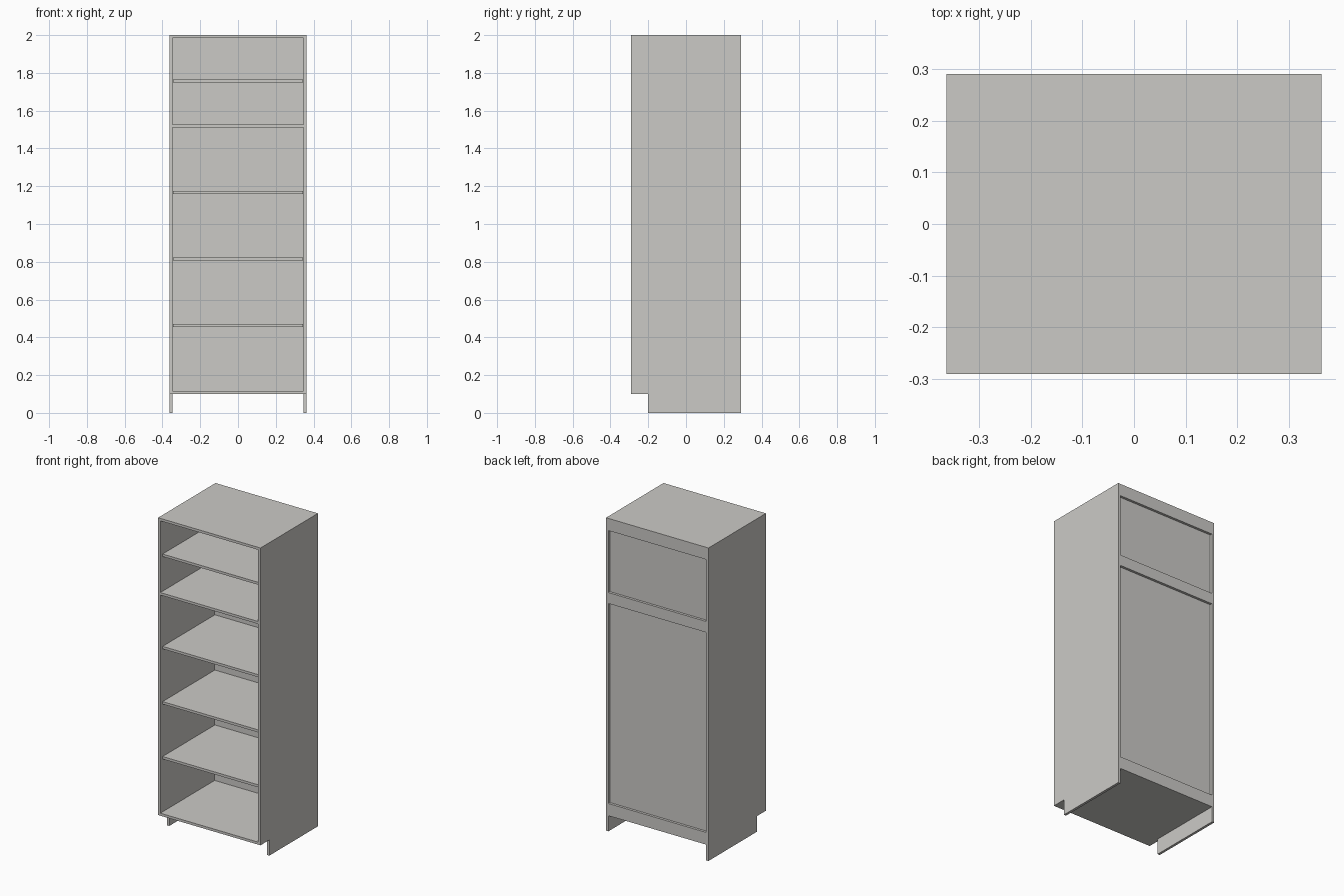
import bpy, bmesh

if "Cube" in bpy.data.objects:
    bpy.data.objects.remove(bpy.data.objects["Cube"])

W, D, H = 0.362, 0.29, 2.0      # half width, half depth, height
T = 0.016                       # board thickness
KICK_Z, KICK_Y = 0.10, -0.20    # toe-kick notch
INNER = W - T
BACK = D - T                    # rear face of the recessed back panel

mat = bpy.data.materials.new("light_warm_grey")
mat.diffuse_color = (0.60, 0.59, 0.565, 1)
mat.use_nodes = True
mat.node_tree.nodes["Principled BSDF"].inputs["Base Color"].default_value = mat.diffuse_color


def prism(name, profile, x0, x1):
    """Extrude a (y, z) profile along x from x0 to x1."""
    bm = bmesh.new()
    face = bm.faces.new([bm.verts.new((x0, y, z)) for y, z in profile])
    ext = bmesh.ops.extrude_face_region(bm, geom=[face])
    verts = [v for v in ext["geom"] if isinstance(v, bmesh.types.BMVert)]
    bmesh.ops.translate(bm, vec=(x1 - x0, 0, 0), verts=verts)
    bmesh.ops.recalc_face_normals(bm, faces=bm.faces)
    mesh = bpy.data.meshes.new(name)
    bm.to_mesh(mesh)
    bm.free()
    mesh.materials.append(mat)
    obj = bpy.data.objects.new(name, mesh)
    bpy.context.collection.objects.link(obj)
    return obj


def board(name, half_x, y0, y1, z0, z1):
    return prism(name, [(y0, z0), (y1, z0), (y1, z1), (y0, z1)], -half_x, half_x)


# Side panels with a toe-kick notch at the front
side = [(KICK_Y, 0), (D, 0), (D, H), (-D, H), (-D, KICK_Z), (KICK_Y, KICK_Z)]
prism("left_side", side, -W, -INNER)
prism("right_side", side, INNER, W)

# Fixed boards: bottom, middle and top
for name, z in (("bottom_board", KICK_Z), ("fixed_shelf", 1.51), ("top_board", H - T)):
    board(name, INNER, -D, D, z, z + T)

# Recessed back panel, between bottom and top boards
board("back_panel", INNER, BACK - T, BACK, KICK_Z + T, H - T)

# Back rails, flush with the rear edges
for name, z0, z1 in (("bottom_rail", KICK_Z + T, 0.178),
                     ("middle_rail", 1.456, 1.51),
                     ("top_rail", 1.922, H - T)):
    board(name, INNER, BACK, D, z0, z1)

# Loose shelves, set slightly back from the front edge
for i, z in enumerate((0.455, 0.806, 1.159, 1.749)):
    board(f"loose_shelf_{i + 1}", INNER - 0.002, -D + 0.02, BACK - T, z, z + T)
